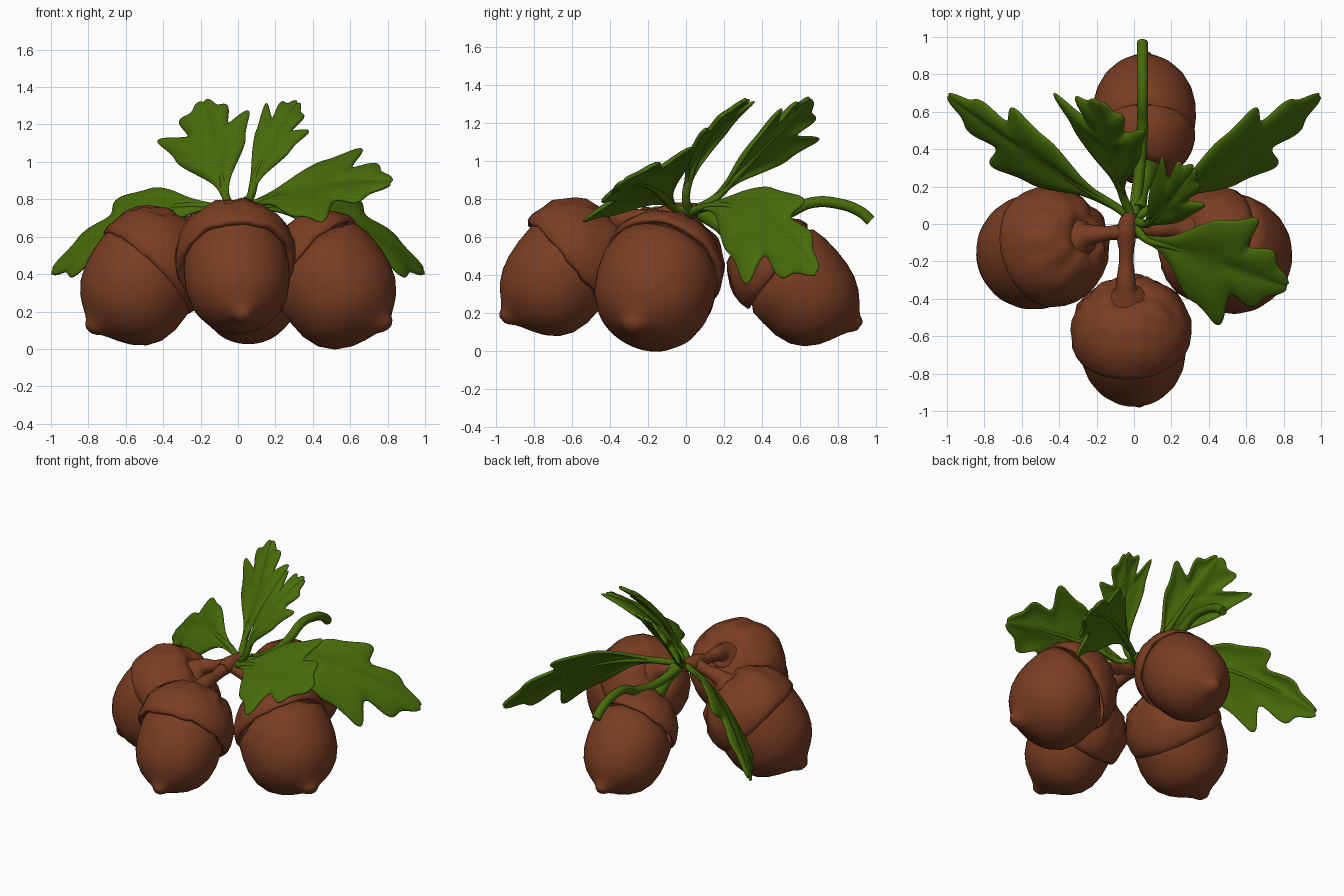
import bpy, bmesh, math
from mathutils import Vector, noise

if "Cube" in bpy.data.objects:
    bpy.data.objects.remove(bpy.data.objects["Cube"])


def material(name, rgb):
    m = bpy.data.materials.new(name)
    m.diffuse_color = (*rgb, 1)
    m.use_nodes = True
    m.node_tree.nodes["Principled BSDF"].inputs["Base Color"].default_value = m.diffuse_color
    return m


BROWN = material("acorn brown", (0.195, 0.047, 0.016))
GREEN = material("leaf green", (0.064, 0.148, 0.003))


def make_object(name, verts, faces, mat):
    me = bpy.data.meshes.new(name)
    me.from_pydata([tuple(v) for v in verts], [], faces)
    bm = bmesh.new()
    bm.from_mesh(me)
    bmesh.ops.remove_doubles(bm, verts=bm.verts, dist=0.0002)
    bmesh.ops.recalc_face_normals(bm, faces=bm.faces)
    bm.to_mesh(me)
    bm.free()
    me.materials.append(mat)
    me.shade_smooth()
    ob = bpy.data.objects.new(name, me)
    bpy.context.collection.objects.link(ob)
    return ob


def lathe(name, profile, origin, axis, radius_scale, bump=0.0, sag=0.0, seg=48):
    """Revolve (distance, radius) pairs around an axis, roughened or sagging."""
    q = axis.to_track_quat('Z', 'Y')
    verts, faces = [], []
    for t, r in profile:
        drop = Vector((0, 0, -sag * math.sin(math.pi * min(t / .47, 1))))
        for k in range(seg):
            a = 2 * math.pi * k / seg
            p = Vector((r * radius_scale * math.cos(a), r * radius_scale * math.sin(a), t))
            if bump and r > 0.01:
                p *= 1 + bump * noise.noise(p * 13 + origin * 3)
            verts.append(origin + q @ p + drop)
    for i in range(len(profile) - 1):
        for k in range(seg):
            j = (k + 1) % seg
            faces.append((i * seg + k, i * seg + j, (i + 1) * seg + j, (i + 1) * seg + k))
    return make_object(name, verts, faces, BROWN)


NUT = [(0, 0), (0, .025), (.015, .042), (.04, .06), (.065, .09), (.1, .142), (.14, .193),
       (.2, .245), (.27, .28), (.35, .298), (.43, .3), (.5, .292), (.58, .2), (.6, 0)]
CAP = [(.46, .27), (.435, .3), (.445, .315), (.48, .323), (.54, .322), (.6, .308),
       (.65, .282), (.7, .245), (.74, .2), (.765, .15), (.775, .11), (.76, .07), (.75, 0)]
# Shallow cap that sits almost flush and further back
FLUSH_CAP = [(.55, .26), (.53, .285), (.54, .298), (.58, .294), (.63, .275),
             (.68, .245), (.73, .2), (.76, .15), (.77, .11), (.755, .07), (.745, 0)]


def tube(name, points, mat):
    """Smooth tapered stem through (x, y, z, radius) points."""
    cu = bpy.data.curves.new(name, 'CURVE')
    cu.dimensions = '3D'
    cu.bevel_depth = 1.0
    cu.bevel_resolution = 3
    cu.use_fill_caps = True
    cu.resolution_u = 6
    sp = cu.splines.new('BEZIER')
    sp.bezier_points.add(len(points) - 1)
    for bp, p in zip(sp.bezier_points, points):
        bp.co = p[:3]
        bp.radius = p[3]
        bp.handle_left_type = bp.handle_right_type = 'AUTO'
    cu.materials.append(mat)
    ob = bpy.data.objects.new(name, cu)
    bpy.context.collection.objects.link(ob)
    return ob


# Acorns: tip position, direction towards the tip, nut and cap radius scale, cap, its bump
ACORNS = {
    "front": ((.03, -.965, .165), (.09, -.76, -.645), .94, 1.0, CAP, .035),
    "left": ((-.795, -.23, .10), (-.68, -.21, -.69), 1.03, 1.0, CAP, .035),
    "right": ((.805, -.29, .12), (.72, -.33, -.61), 1.06, 1.06, FLUSH_CAP, .02),
    "back": ((.055, .915, .13), (0, .81, -.585), .92, .92, FLUSH_CAP, .02),
}
for side, (tip, d, rn, rc, cap, bump) in ACORNS.items():
    tip, up = Vector(tip), -Vector(d).normalized()
    lathe(side + "_nut", NUT, tip, up, rn, sag=.04)
    lathe(side + "_cap", cap, tip, up, rc, bump=bump)
    # Woody stem flaring into the cap
    top = tip + up * .745
    neck = top + up * .06
    hub = Vector((-.04, -.04, .73)) if side != "back" else Vector((.02, .08, .73))
    mid = neck.lerp(hub, .5)
    tube(side + "_stem", [(*top, .11), (*neck, .058), (*mid, .038), (*hub, .045)],
         GREEN if side == "back" else BROWN)

# Knot where the stems meet
tube("stem_knot", [(-.04, -.12, .72, .045), (-.04, -.04, .73, .055), (-.02, .06, .74, .04)], BROWN)
# Curled green twig at the back
tube("twig", [(0, .05, .74, .03), (.03, .3, .69, .03), (.045, .52, .72, .03),
              (.045, .66, .78, .03), (.045, .8, .775, .03), (.045, .92, .73, .03),
              (.045, .97, .685, .03)], GREEN)

# Half outline of a lobed leaf: rib position, outline position, outline width
HALF = [(0, 0, .06), (.12, .12, .09), (.2, .24, .22), (.27, .36, .5), (.33, .5, .78),
        (.38, .55, .76), (.43, .66, .9), (.47, .75, 1.06), (.52, .78, .95), (.57, .71, .52),
        (.64, .73, .4), (.72, .85, .57), (.78, .91, .52), (.84, .91, .28), (.93, .98, .2),
        (1, 1.01, .06)]
ACROSS = 4


def leaf(name, base, ctrl, tip, lobe_a, lobe_b, cup=0.03):
    """Curved leaf from its rib (three points) and its two side lobe tips."""
    base, ctrl, tip, la, lb = map(Vector, (base, ctrl, tip, lobe_a, lobe_b))

    def rib(u):
        return base * (1 - u) ** 2 + ctrl * 2 * u * (1 - u) + tip * u * u

    sides = (la - rib(.75), lb - rib(.75))
    n = (sides[0] - sides[1]).cross(tip - base).normalized()
    if n.z < 0:
        n = -n
    verts, faces = [], []
    for s in sides:
        start = len(verts)
        for m, u, v in HALF:
            for k in range(ACROSS + 1):
                f = k / ACROSS
                lift = cup * math.sin(math.pi * f) * min(1, 2 * v)
                verts.append(rib(m + (u - m) * f) + s * v * f + n * lift)
        w = ACROSS + 1
        for i in range(len(HALF) - 1):
            for k in range(ACROSS):
                a = start + i * w + k
                faces.append((a, a + 1, a + w + 1, a + w))
    ob = make_object(name, verts, faces, GREEN)
    sol = ob.modifiers.new("thickness", 'SOLIDIFY')
    sol.thickness = 0.024
    sol.offset = 0
    sub = ob.modifiers.new("smooth", 'SUBSURF')
    sub.levels = sub.render_levels = 2
    # Leaf stalk and raised rib
    tube(name + "_stalk", [(0, .02, .73, .025), (*base, .022), (*rib(.2), .022),
                           (*rib(.5), .014), (*rib(.85), .006)], GREEN)


# Drooping pair, mirrored left and right
for side, s in (("right", 1), ("left", -1)):
    leaf(side + "_drooping_leaf", (s * .08, .08, .75), (s * .54, .36, .83), (s * .99, .69, .42),
         (s * .64, .62, .80), (s * .76, .31, .355), cup=.02)
# Broad leaf over the right acorn
leaf("front_right_leaf", (.05, -.07, .76), (.4, -.18, .9), (.82, -.33, .89),
     (.66, .03, 1.07), (.45, -.54, .68), cup=.02)
# Two upright leaves
leaf("upright_right_leaf", (.06, .0, .8), (.13, .02, 1.08), (.32, .3, 1.31),
     (.15, .36, 1.31), (.38, .1, 1.16), cup=.02)
leaf("upright_left_leaf", (-.06, .15, .8), (-.1, .36, 1.02), (-.18, .65, 1.32),
     (-.43, .7, 1.11), (.06, .5, 1.27))
